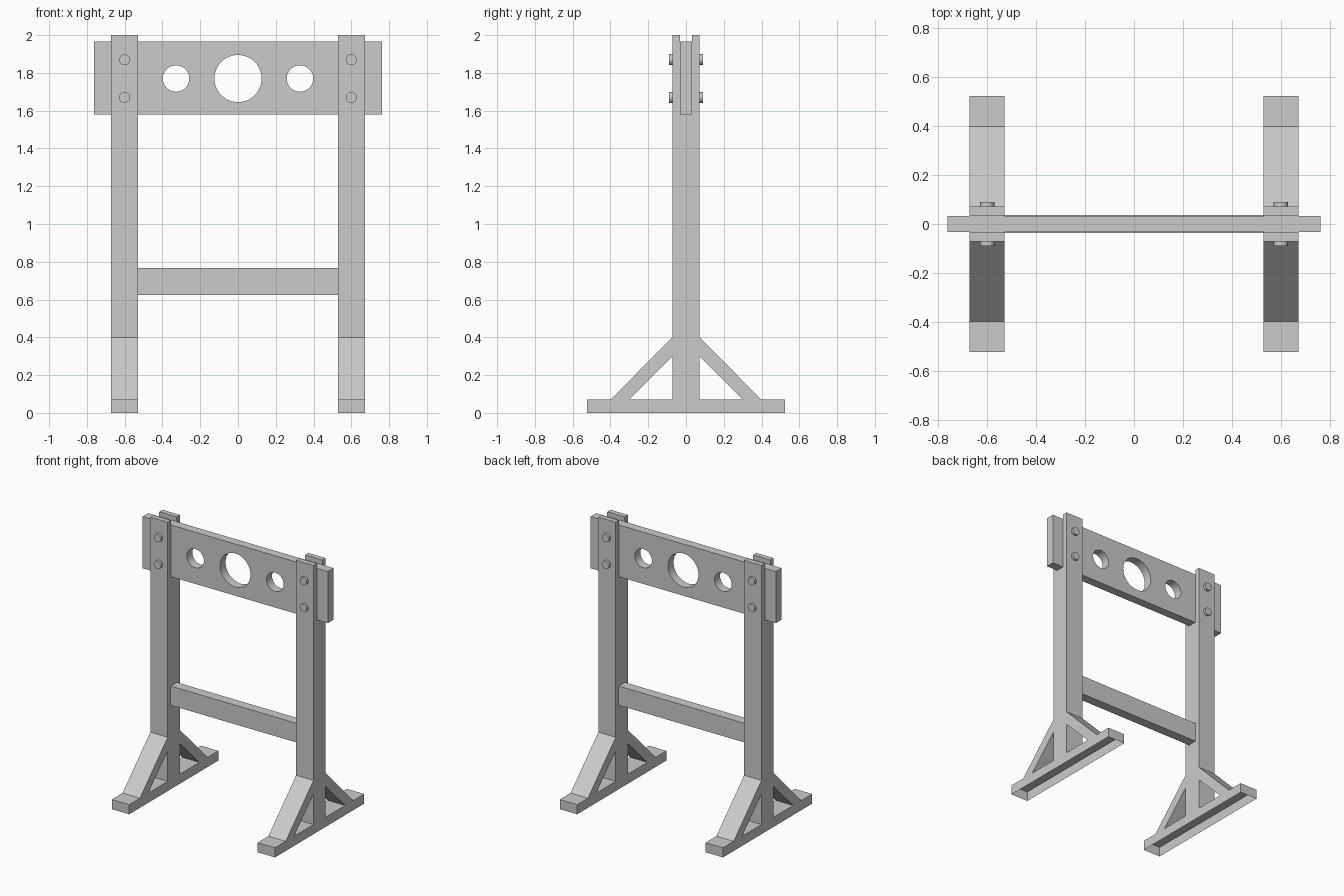
import bpy, bmesh
from math import sin, cos, pi

if "Cube" in bpy.data.objects:
    bpy.data.objects.remove(bpy.data.objects["Cube"])

W = 0.0715          # half width of the square timbers
FOOT_H = 0.072
SPLIT = 1.77        # height where the two boards meet


def prism(name, profile, place, lo, hi, smooth=False):
    """Extrude a 2D profile between lo and hi; place(a, b, t) maps to 3D."""
    bm = bmesh.new()
    face = bm.faces.new([bm.verts.new(place(a, b, lo)) for a, b in profile])
    ext = bmesh.ops.extrude_face_region(bm, geom=[face], use_keep_orig=True)
    verts = [v for v in ext["geom"] if isinstance(v, bmesh.types.BMVert)]
    shift = place(0, 0, hi)
    base = place(0, 0, lo)
    bmesh.ops.translate(bm, verts=verts, vec=[s - b for s, b in zip(shift, base)])
    bmesh.ops.recalc_face_normals(bm, faces=bm.faces)
    mesh = bpy.data.meshes.new(name)
    bm.to_mesh(mesh)
    bm.free()
    obj = bpy.data.objects.new(name, mesh)
    bpy.context.collection.objects.link(obj)
    if smooth:
        bpy.ops.object.select_all(action='DESELECT')
        obj.select_set(True)
        bpy.context.view_layer.objects.active = obj
        bpy.ops.object.shade_smooth_by_angle(angle=pi / 6)
    return obj


def along_x(a, b, t):   # profile in y, z
    return (t, a, b)


def along_y(a, b, t):   # profile in x, z
    return (a, t, b)


def rect(a0, a1, b0, b1):
    return [(a0, b0), (a1, b0), (a1, b1), (a0, b1)]


for side, x in (("left", -0.6), ("right", 0.6)):
    lo, hi = x - W, x + W
    # Post with an open slot at the top for the boards
    s = 0.033
    prism(side + "_post", [(-W, FOOT_H), (W, FOOT_H), (W, 2), (s, 2), (s, 1.58),
                           (-s, 1.58), (-s, 2), (-W, 2)], along_x, lo, hi)
    # Foot, hollow and open underneath
    foot = prism(side + "_foot", rect(-0.524, 0.524, 0, FOOT_H), along_x, lo, hi)
    bm = bmesh.new()
    bm.from_mesh(foot.data)
    under = [f for f in bm.faces if f.calc_center_median().z < 0.001]
    bmesh.ops.delete(bm, geom=under, context='FACES')
    bm.to_mesh(foot.data)
    bm.free()
    # Diagonal braces and pegs on front and back
    for end, d in (("front", -1), ("back", 1)):
        prism(f"{side}_{end}_brace",
              [(d * W, 0.4), (d * 0.398, FOOT_H), (d * 0.3, FOOT_H), (d * W, 0.3)],
              along_x, lo, hi)
    for level, z in (("lower", 1.67), ("upper", 1.87)):
        circle = [(x + 0.029 * cos(i * pi / 16), z + 0.029 * sin(i * pi / 16))
                  for i in range(32)]
        prism(f"{side}_{level}_peg", circle, along_y, -0.09, 0.09, smooth=True)

# Crossbar between the posts
prism("crossbar", rect(-0.6 + W, 0.6 - W, 0.625, 0.768), along_y, -0.036, 0.036)

# Two boards with half holes along their shared edge
for name, sign, edge in (("lower_board", -1, 1.58), ("upper_board", 1, 1.965)):
    pts = [(-0.763, edge), (-0.763, SPLIT)]
    for cx, r in ((-0.328, 0.07), (0, 0.125), (0.328, 0.07)):
        pts += [(cx - r * cos(i * pi / 24), SPLIT + sign * r * sin(i * pi / 24))
                for i in range(25)]
    pts += [(0.763, SPLIT), (0.763, edge)]
    prism(name, pts, along_y, -0.0325, 0.0325, smooth=True)
